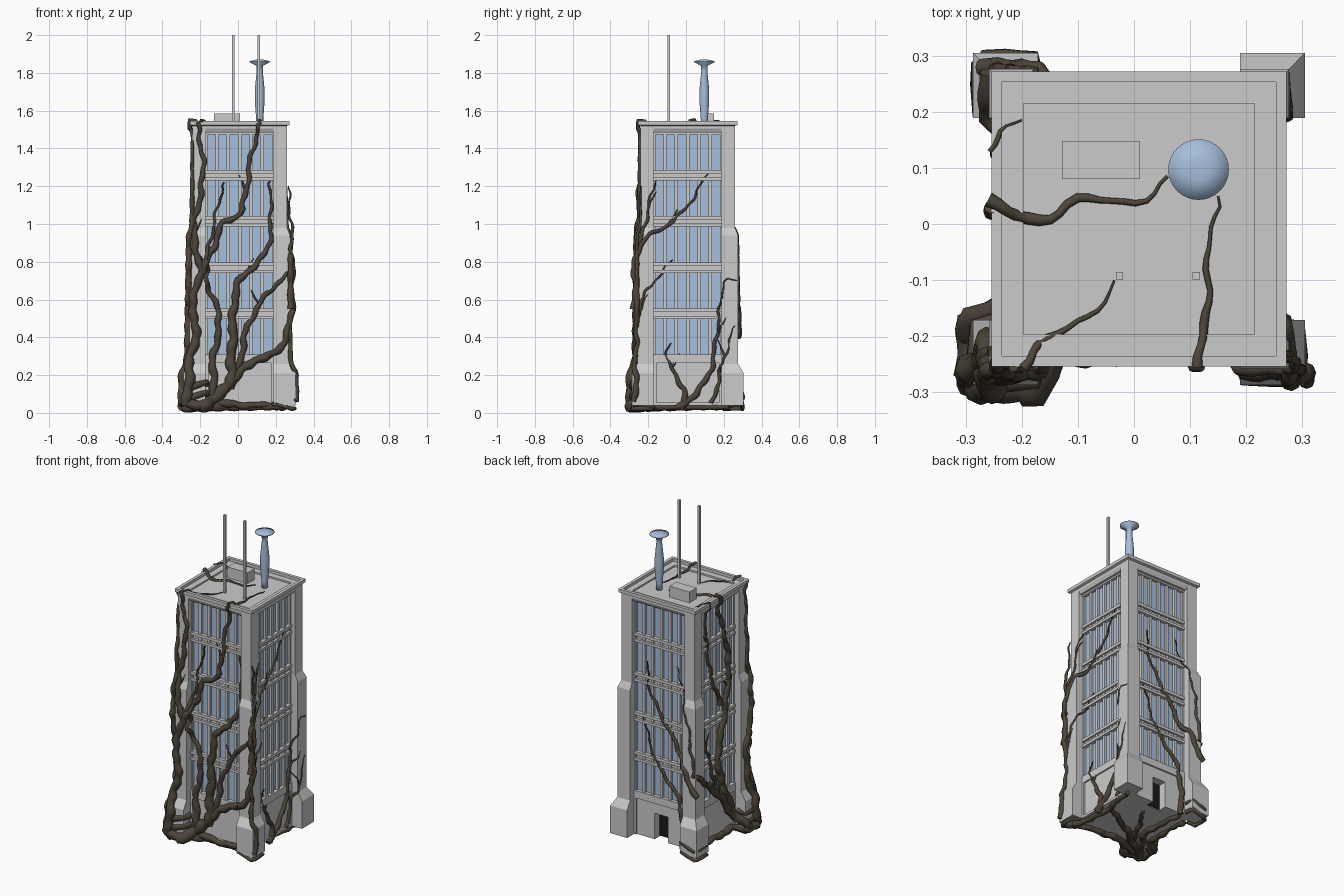
import bpy, bmesh, math, random
from mathutils import Vector

if "Cube" in bpy.data.objects:
    bpy.data.objects.remove(bpy.data.objects["Cube"])

random.seed(4)
C = 0.009          # tower axis offset in x and y
NAMES = ("front", "right", "back", "left")


def material(name, col):
    m = bpy.data.materials.new(name)
    m.diffuse_color = (*col, 1)
    m.use_nodes = True
    m.node_tree.nodes["Principled BSDF"].inputs["Base Color"].default_value = m.diffuse_color
    return m


GLASS = material("glass_blue", (0.38, 0.52, 0.71))
BARK = material("bark", (0.075, 0.06, 0.042))
DARK = material("dark", (0.01, 0.01, 0.01))


def add_mesh(name, bm, mat=None):
    bmesh.ops.recalc_face_normals(bm, faces=bm.faces)
    me = bpy.data.meshes.new(name)
    bm.to_mesh(me)
    bm.free()
    bpy.context.collection.objects.link(bpy.data.objects.new(name, me))
    if mat:
        me.materials.append(mat)


def loft_into(bm, rings):
    """Rings of (x0, x1, y0, y1, z), joined and capped."""
    loops = [[bm.verts.new(p) for p in ((a, c, z), (b, c, z), (b, d, z), (a, d, z))] for a, b, c, d, z in rings]
    for p, q in zip(loops, loops[1:]):
        for i in range(4):
            bm.faces.new((p[i], p[(i + 1) % 4], q[(i + 1) % 4], q[i]))
    bm.faces.new(loops[0])
    bm.faces.new(loops[-1])


def loft(name, rings, mat=None):
    bm = bmesh.new()
    loft_into(bm, rings)
    add_mesh(name, bm, mat)


def block(name, x, y, hx, hy, z0, z1, mat=None):
    loft(name, [(x - hx, x + hx, y - hy, y + hy, z) for z in (z0, z1)], mat)


# stepped corner pillars
PILLAR = [(0.296, 0.04), (0.296, 0.21), (0.267, 0.26), (0.267, 0.94), (0.25, 0.98), (0.25, 1.505)]
for sx, nx in ((-1, "left"), (1, "right")):
    for sy, ny in ((-1, "front"), (1, "back")):
        loft(f"{ny}_{nx}_pillar", [(*sorted((C + sx * 0.18, C + sx * h)), *sorted((C + sy * 0.18, C + sy * h)), z)
                                   for h, z in PILLAR])

# cornice with stepped, sunken roof
CORNICE = [(0.24, 1.485), (0.25, 1.505), (0.25, 1.52), (0.263, 1.525), (0.263, 1.545),
           (0.244, 1.545), (0.244, 1.528), (0.206, 1.528), (0.206, 1.518)]
loft("roof_cornice", [(C - h, C + h, C - h, C + h, z) for h, z in CORNICE])

# core of the tower
block("ground_storey", C, C - .02, .205, .185, 0.04, 0.29)
block("glass_shaft", C, C, .207, .207, 0.285, 1.49, GLASS)
block("dark_doorway", C, .174, .045, .006, 0.045, 0.2, DARK)


# mullions, floor bands and ground panel, made once per side
def side_parts(k):
    a = k * math.pi / 2
    ca, sa = round(math.cos(a)), round(math.sin(a))
    bm = bmesh.new()

    def part(u, hu, out, z0, z1, back=.19):
        loft_into(bm, [(u - hu, u + hu, -out, -back, z) for z in (z0, z1)])
    for i in range(7):
        part(-0.18 + 0.06 * i, .009, .221, 0.28, 1.49)
    for f in range(1, 5):
        z = 0.27 + 0.2445 * f
        part(0, .182, .214, z - .018, z + .038)
        part(0, .182, .229, z - .018, z - .002)
        part(0, .182, .229, z + .02, z + .038)
    part(0, .182, .226, 1.475, 1.5)
    part(0, .182, .229, .265, .31)
    if k == 2:     # wall with a doorway
        for s in (-1, 1):
            part(s * .1135, .0685, .22, .04, .285, .16)
        part(0, .045, .22, .2, .285, .16)
    else:
        part(0, .182, .22, .04, .285)
        part(0, .165, .229, .04, .055)
    for s in (-1, 1):
        part(s * .174, .009, .229, .04, .285)
    for v in bm.verts:
        x, y = v.co.x, v.co.y
        v.co.x, v.co.y = x * ca - y * sa + C, x * sa + y * ca + C
    add_mesh(NAMES[k] + "_window_frame", bm)


for k in range(4):
    side_parts(k)

# roof equipment
block("roof_unit", -.059, .114, .069, .034, 1.51, 1.585)
for i, x in enumerate((-.026, .111)):
    block(f"antenna_{i + 1}", x, -.092, .0065, .0065, 1.51, 2.0)

# lathed mast with dish
bm = bmesh.new()
PROFILE = [(0, 1.51), (.018, 1.51), (.019, 1.56), (.026, 1.65), (.026, 1.71), (.016, 1.81),
           (.018, 1.838), (.054, 1.857), (.054, 1.862), (.02, 1.87), (0, 1.871)]
vs = [bm.verts.new((.115 + r, .097, z)) for r, z in PROFILE]
es = [bm.edges.new(p) for p in zip(vs, vs[1:])]
bmesh.ops.spin(bm, geom=vs + es, cent=(.115, .097, 0), axis=(0, 0, 1), angle=math.tau, steps=32)
bmesh.ops.remove_doubles(bm, verts=bm.verts, dist=1e-5)
for f in bm.faces:
    f.smooth = True
add_mesh("dish_mast", bm, GLASS)


# ---- creeping vines: a few way points, wandering added by rule ----
def wander(pts, amp):
    """Smooth path through pts in 2D with a wavy sideways drift."""
    P = [Vector(p) for p in pts]
    P = [2 * P[0] - P[1]] + P + [2 * P[-1] - P[-2]]
    out, s, ph = [], 0, random.random() * 6
    for a, b, c, d in zip(P, P[1:], P[2:], P[3:]):
        n = max(3, int((c - b).length / .018))
        for j in range(n):
            t = j / n
            p = .5 * (2 * b + (c - a) * t + (2 * a - 5 * b + 4 * c - d) * t * t + (3 * b - a - 3 * c + d) * t ** 3)
            side = (c - b).normalized().orthogonal()
            out.append(p + side * amp * (math.sin(s * 32 + ph) + .5 * math.sin(s * 75 + ph)))
            s += (c - b).length / n
    return out + [P[-2]]


def depth(u, z):
    """How far the wall at (u, z) stands out from the axis."""
    if z > 1.5:
        return .262
    if abs(u - C) < .175:
        return .225
    for (h0, z0), (h1, z1) in zip(PILLAR, PILLAR[1:]):
        if z <= z1:
            return h0 + (h1 - h0) * max(0, (z - z0) / (z1 - z0))
    return .262


def on_side(k, flat, r0, r1):
    ds = [depth(p.x, p.y) for p in flat]
    for _ in range(2):
        ds = [max(d, (ds[max(0, i - 1)] + d + ds[min(i + 1, len(ds) - 1)]) / 3) for i, d in enumerate(ds)]
    out = []
    for i, (p, d) in enumerate(zip(flat, ds)):
        d += .3 * (r0 + (r1 - r0) * i / len(flat)) - .002
        out.append([(p.x, C - d, p.y), (C + d, p.x, p.y), (p.x, C + d, p.y), (C - d, p.x, p.y)][k])
    return out, r0, r1


def grow(name, paths):
    """Tapered, knotty tubes along 3D paths of (points, start radius, end radius)."""
    cu = bpy.data.curves.new(name, "CURVE")
    cu.dimensions = "3D"
    cu.bevel_depth = 1
    cu.bevel_resolution = 2
    cu.use_fill_caps = True
    for pts, r0, r1 in paths:
        sp = cu.splines.new("POLY")
        sp.points.add(len(pts) - 1)
        ph = random.random() * 6
        for i, p in enumerate(pts):
            r = (r0 + (r1 - r0) * i / (len(pts) - 1)) * (1 + .13 * math.sin(i * 1.3 + ph))
            sp.points[i].co = (p[0], p[1], max(p[2], r), 1)
            sp.points[i].radius = r
    ob = bpy.data.objects.new(name + "_curve", cu)
    bpy.context.collection.objects.link(ob)
    me = bpy.data.meshes.new_from_object(ob.evaluated_get(bpy.context.evaluated_depsgraph_get()))
    bpy.data.objects.remove(ob)
    me.materials.clear()
    me.materials.append(BARK)
    bpy.context.collection.objects.link(bpy.data.objects.new(name, me))


def side_vines(k, paths):
    made = []
    if k in (0, 3):                                # root along the foot of the wall
        made.append(on_side(k, wander(((-.27, .04), (0, .045), (.18, .035)), .006), .026, .014))
    for r0, r1, *pts in paths:
        flat = wander(pts, .007)
        made.append(on_side(k, flat, r0, r1))
        i = int(len(flat) * .6)                    # a thin side twig
        tip = flat[i] + Vector((random.choice((-.04, .04)), .08))
        if abs(tip.x) < .26 and tip.y < 1.45 and k != 2:
            made.append(on_side(k, wander((flat[i], tip), .004), .007, .002))
    grow(NAMES[k] + "_vines", made)


side_vines(0, [
    (.027, .01, (-.27, .04), (-.25, .31), (-.215, .44), (-.245, .55), (-.2, .76), (-.235, .95), (-.185, 1.27), (-.215, 1.54)),
    (.022, .004, (-.13, .05), (-.13, .29), (-.1, .5), (-.17, .74), (-.12, 1.03), (-.075, 1.22)),
    (.018, .009, (-.19, .74), (-.13, .88), (-.08, 1.0), (.02, 1.08), (.07, 1.36), (.12, 1.54)),
    (.034, .005, (-.2, .03), (-.05, .15), (-.03, .39), (0, .68), (.16, .88), (.17, 1.23)),
    (.024, .004, (-.05, .14), (.07, .27), (.2, .32), (.28, .5), (.285, .9), (.265, 1.2)),
    (.018, .01, (0, .22), (.06, .48), (.19, .67), (.28, .74))])
side_vines(1, [
    (.018, .003, (-.27, .55), (-.25, .87), (-.03, 1.05), (.12, 1.27)),
    (.011, .003, (-.25, .86), (-.19, 1.12), (-.16, 1.24)),
    (.016, .003, (-.27, .06), (-.255, .52), (-.18, .68), (-.07, .81)),
    (.018, .003, (-.03, .02), (-.01, .12), (-.1, .28), (-.08, .37)),
    (.018, .003, (-.04, .02), (.12, .2), (.18, .55), (.2, .69), (.27, .7)),
    (.012, .003, (.14, .05), (.21, .32), (.26, .46))])
side_vines(2, [
    (.017, .003, (-.27, .4), (-.07, .71), (.08, .95), (.1, 1.13)),
    (.017, .003, (-.15, .03), (-.12, .32), (.04, .53), (.13, .78)),
    (.011, .002, (-.25, .52), (-.2, .85), (-.1, 1.15))])
side_vines(3, [
    (.024, .016, (-.2, .03), (0, .3), (.27, .52)),
    (.024, .012, (-.2, .02), (0, .48), (-.06, .78), (-.1, 1.1), (.03, 1.54)),
    (.026, .008, (-.28, .04), (-.21, .5), (-.26, .75), (-.23, 1.53)),
    (.014, .004, (-.03, .85), (.08, 1.1), (.13, 1.54)),
    (.014, .003, (0, .3), (.12, .65), (.15, .85))])


# vines over the roof and roots under the floor
def flat_vine(r0, r1, z0, z1, *pts):
    return [(p.x, p.y, z0 if max(abs(p.x - C), abs(p.y - C)) > .225 else z1) for p in wander(pts, .006)], r0, r1


grow("roof_vines", [
    flat_vine(.012, .003, 1.547, 1.522, (-.262, .035), (-.17, .01), (-.1, .04), (0, .04), (.06, .085)),
    flat_vine(.009, .002, 1.547, 1.522, (-.2, -.255), (-.17, -.21), (-.08, -.17), (-.035, -.1)),
    flat_vine(.009, .002, 1.547, 1.522, (.12, -.256), (.13, -.1), (.15, .05)),
    flat_vine(.005, .002, 1.547, 1.53, (-.26, .13), (-.24, .17), (-.2, .185))])

roots = [flat_vine(.026, .012, .03, .03, (-.26, -.26), (0, -.08), (.2, .03)),
         flat_vine(.024, .012, .03, .03, (-.25, -.25), (-.13, -.05), (-.15, .22)),
         flat_vine(.018, .008, .03, .03, (-.12, -.14), (.03, .12)),
         flat_vine(.024, .014, .03, .03, (-.25, -.26), (0, -.2), (.24, -.24)),
         flat_vine(.018, .012, .03, .03, (.24, -.24), (.2, -.03), (.24, .23))]
# loops round the foot of three pillars
for sx, sy, count, r in ((-1, -1, 3, .022), (1, -1, 1, .012), (-1, 1, 2, .013)):
    for i in range(count):
        loop = ((.18, .24), (.19, .288), (.24, .29), (.275, .29), (.29, .275), (.29, .24), (.288, .19), (.24, .18))
        roots.append(([(C + sx * a, C + sy * b, .035 + .055 * i + .015 * math.sin(40 * a)) for a, b in loop], r, r * .8))
grow("foot_roots", roots)
